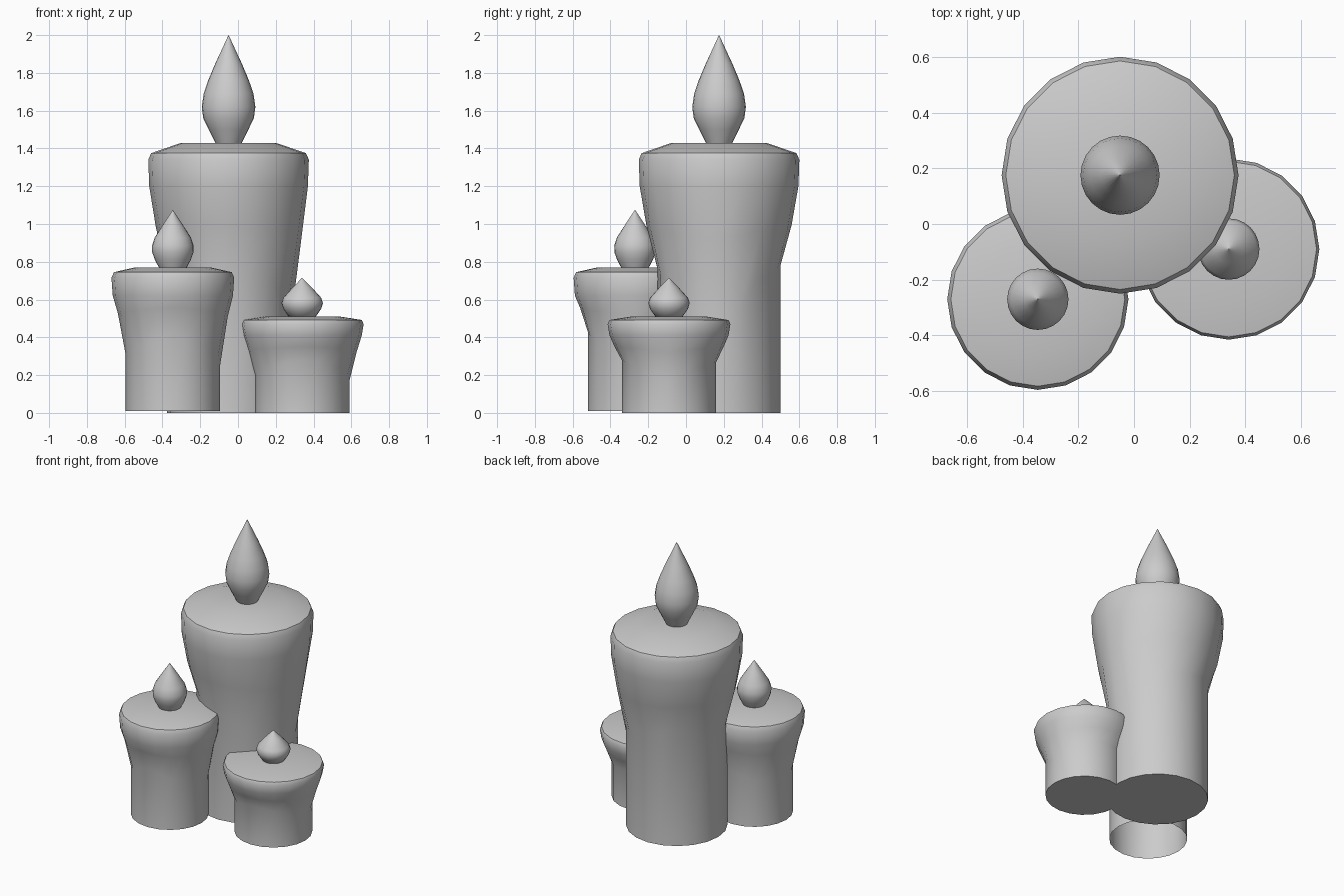
import bpy, math

if "Cube" in bpy.data.objects:
    bpy.data.objects.remove(bpy.data.objects["Cube"])

SIDES = 20


def make_object(name, verts, faces, loc, angle):
    mesh = bpy.data.meshes.new(name)
    mesh.from_pydata(verts, [], faces)
    obj = bpy.data.objects.new(name, mesh)
    bpy.context.collection.objects.link(obj)
    obj.location = (loc[0], loc[1], 0)
    bpy.ops.object.select_all(action='DESELECT')
    obj.select_set(True)
    bpy.context.view_layer.objects.active = obj
    bpy.ops.object.shade_smooth_by_angle(angle=math.radians(angle))
    return obj


def lathe(name, loc, profile, sides, cap_bottom=True, cap_top=True, angle=45):
    """profile(a) gives the (radius, z) points, bottom to top, at angle a."""
    columns = []
    for i in range(sides):
        a = 2 * math.pi * i / sides
        columns.append([(r * math.cos(a), r * math.sin(a), z) for r, z in profile(a)])
    rings = len(columns[0])
    verts = [columns[i][k] for k in range(rings) for i in range(sides)]
    faces = [(k * sides + i, k * sides + (i + 1) % sides,
              (k + 1) * sides + (i + 1) % sides, (k + 1) * sides + i)
             for k in range(rings - 1) for i in range(sides)]
    if cap_bottom:
        faces.append(tuple(reversed(range(sides))))
    if cap_top:
        faces.append(tuple(range((rings - 1) * sides, rings * sides)))
    return make_object(name, verts, faces, loc, angle)


def around(values, a):
    """Smooth periodic interpolation of eight compass values, starting at +x."""
    t = a / (2 * math.pi) * 8
    i = int(t)
    f = 0.5 - 0.5 * math.cos(math.pi * (t - i))
    return values[i % 8] * (1 - f) + values[(i + 1) % 8] * f


def candle(name, loc, bottom, base_r, rim, drips, crease, closed):
    """Straight body flowing into overhanging melted wax with a wavy lower edge."""
    def profile(a):
        low = around(drips, a)
        mid = crease + 0.25 * low
        return [(base_r, bottom), (base_r, low), (rim[0][0] * 0.915, mid)] + rim
    lathe(name, loc, profile, SIDES, cap_bottom=closed)


def flame(name, loc, points):
    # Teardrop with a pointed tip
    lathe(name, loc, lambda a: points, 24, cap_top=False, angle=60)


# Tall candle
big = (-0.05, 0.175)
candle("tall_candle", big, 0, 0.325,
       [(0.42, 1.2), (0.425, 1.34), (0.41, 1.375), (0.25, 1.43)],
       [0.45, 0.72, 0.78, 0.84, 0.72, 0.80, 0.76, 0.68], 0.8, True)
flame("tall_flame", big,
      [(0.065, 1.42), (0.105, 1.5), (0.134, 1.56), (0.142, 1.62),
       (0.132, 1.69), (0.108, 1.76), (0.07, 1.85), (0.0005, 2.0)])

# Medium candle, front left
med = (-0.345, -0.27)
candle("medium_candle", med, 0.01, 0.25,
       [(0.318, 0.62), (0.325, 0.715), (0.312, 0.745), (0.2, 0.77)],
       [0.25, 0.33, 0.38, 0.33, 0.31, 0.36, 0.43, 0.36], 0.45, False)
flame("medium_flame", med,
      [(0.068, 0.76), (0.095, 0.81), (0.109, 0.85), (0.11, 0.885),
       (0.095, 0.93), (0.05, 1.0), (0.0005, 1.075)])

# Short candle, front right
small = (0.34, -0.09)
candle("short_candle", small, 0, 0.25,
       [(0.315, 0.41), (0.325, 0.47), (0.315, 0.492), (0.2, 0.51)],
       [0.17, 0.25, 0.27, 0.25, 0.19, 0.24, 0.28, 0.25], 0.28, True)
flame("short_flame", small,
      [(0.065, 0.50), (0.1, 0.55), (0.11, 0.582), (0.1, 0.61),
       (0.05, 0.665), (0.0005, 0.715)])
